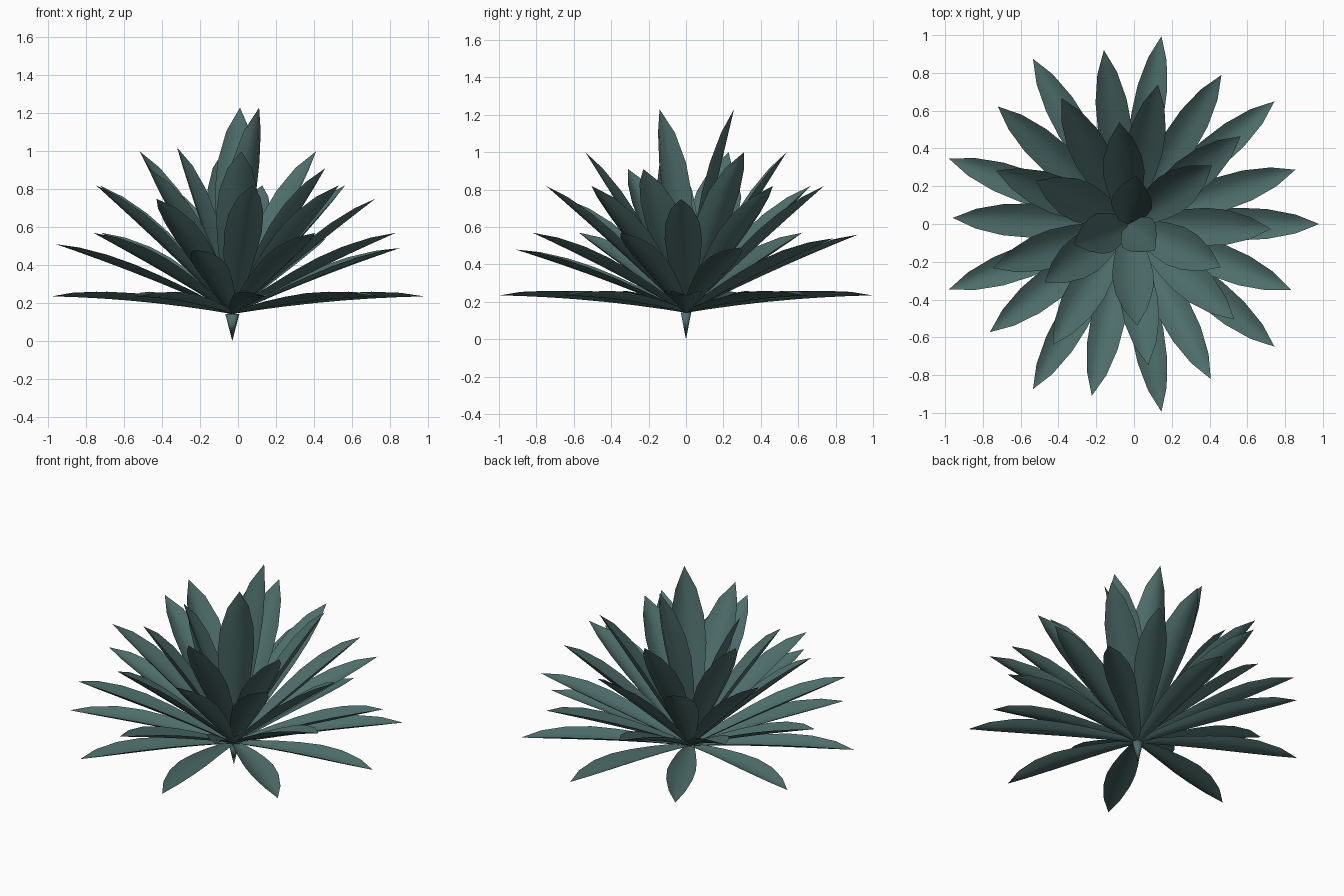
import bpy, bmesh
from math import radians, cos, sin
from mathutils import Vector

if "Cube" in bpy.data.objects:
    bpy.data.objects.remove(bpy.data.objects["Cube"])

mat = bpy.data.materials.new("leaf_teal")
mat.diffuse_color = (0.075, 0.155, 0.147, 1)
mat.use_nodes = True
mat.node_tree.nodes["Principled BSDF"].inputs["Base Color"].default_value = mat.diffuse_color

BASE = Vector((-0.03, 0, 0.142))

# leaf outline: (position along leaf, half width relative to the widest point)
OUTLINE = [(0, .25), (.12, .45), (.27, .68), (.43, .88), (.58, 1), (.73, .92), (.88, .58), (1, 0)]
ACROSS = [-1, -.5, 0, .5, 1]


def finish(name, bm):
    for f in bm.faces:
        f.smooth = True
    me = bpy.data.meshes.new(name)
    bm.to_mesh(me)
    bm.free()
    me.materials.append(mat)
    ob = bpy.data.objects.new(name, me)
    bpy.context.collection.objects.link(ob)


def leaf(bm, angle, reach, tip_z, half, arch, cup=.45):
    """Cupped blade from the crown to a tip at the given angle, reach and height."""
    a = radians(angle)
    out = Vector((cos(a), sin(a), 0))
    side = Vector((-sin(a), cos(a), 0))
    axis = out * reach + Vector((0, 0, tip_z - BASE.z))
    up = axis.normalized().cross(side)
    rows = []
    for t, w in OUTLINE:
        mid = BASE + axis * t + up * (arch * 4 * t * (1 - t))
        if w == 0:
            rows.append([bm.verts.new(mid)])
            continue
        h = w * half
        rows.append([bm.verts.new(mid + side * (s * h) + up * (cup * h * s * s)) for s in ACROSS])
    for lo, hi in zip(rows, rows[1:]):
        for i in range(4):
            if len(hi) == 1:
                bm.faces.new((lo[i], lo[i + 1], hi[0]))
            else:
                bm.faces.new((lo[i], lo[i + 1], hi[i + 1], hi[i]))


# rings of leaves: name, start angle, reach, tip heights, half width, arch
RINGS = [
    ("outer_flat_leaves", 0, 1.01, [.235] * 9, .086, .018),
    ("low_leaves", 18, .93, [.49, .54, .56, .57, .51, .57, .48, .57, .57], .09, .012),
    ("middle_leaves", -2, .755, [.75] + [.82] * 5 + [.75, .82, .82], .1, .006),
    ("upper_leaves", 35, .54, [1.0, 1.0, 1.0, .91, 1.0, .91], .11, 0),
]
for name, start, reach, heights, half, arch in RINGS:
    bm = bmesh.new()
    for k, z in enumerate(heights):
        leaf(bm, start + 360 * k / len(heights), reach, z, half, arch)
    finish(name, bm)

# three upright heart leaves
bm = bmesh.new()
for angle, reach, z in [(81, .26, 1.23), (200, .31, 1.02), (-45, .2, 1.23)]:
    leaf(bm, angle, reach, z, .11, 0)
finish("heart_leaves", bm)

# tapered root
bm = bmesh.new()
top = [bm.verts.new(BASE + Vector((.037 * cos(radians(60 * i)), .032 * sin(radians(60 * i)), 0)))
       for i in range(6)]
tip = bm.verts.new((BASE.x, 0, 0))
for i in range(6):
    bm.faces.new((top[(i + 1) % 6], top[i], tip))
bm.faces.new(top)
finish("root", bm)
